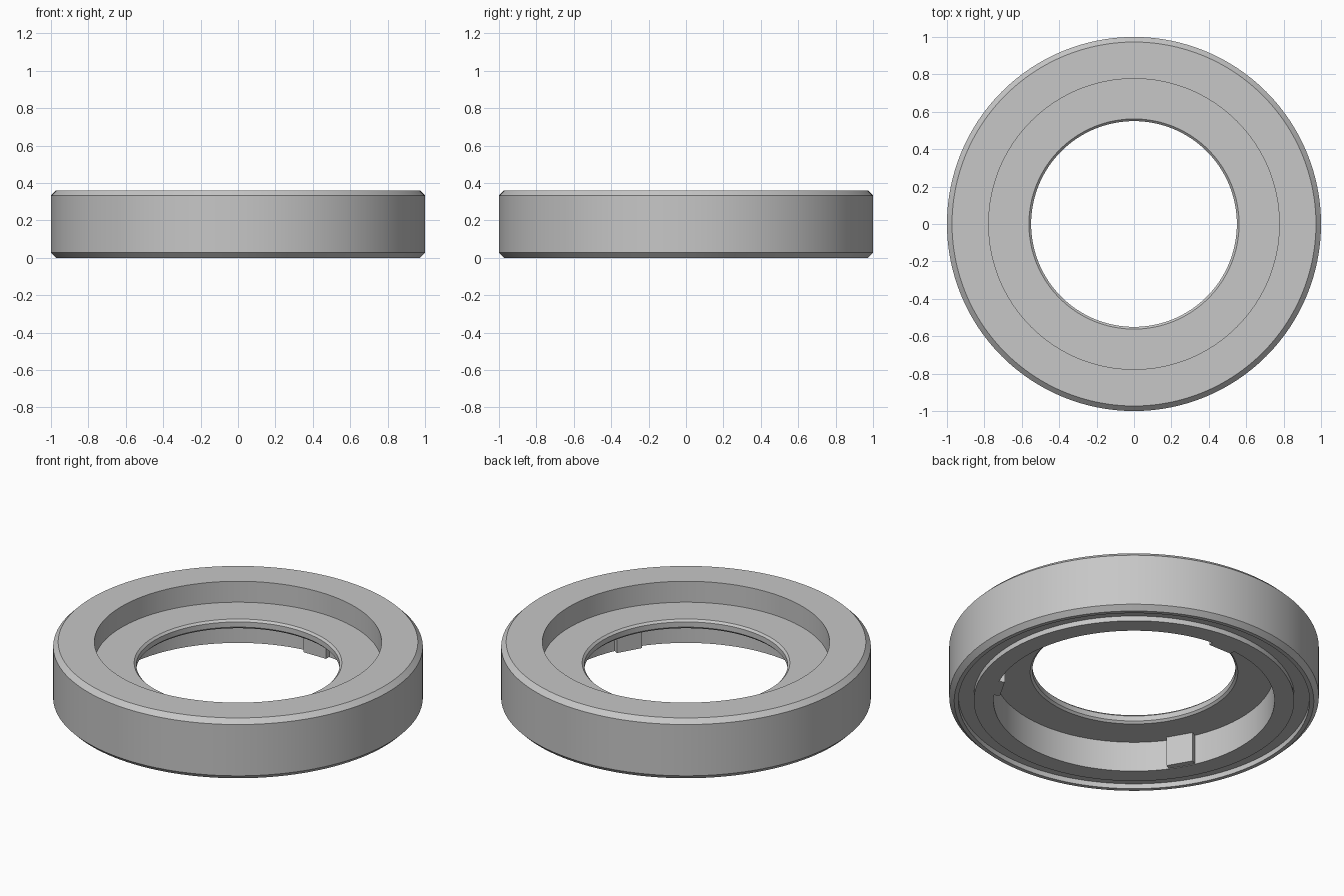
import bpy
import bmesh
from math import cos, sin, radians, pi

if "Cube" in bpy.data.objects:
    bpy.data.objects.remove(bpy.data.objects["Cube"], do_unlink=True)

SEGMENTS = 128
HEIGHT = 0.36
BORE = 0.76        # radius of the lower bore
WEB_Z = 0.18       # underside of the thin inner flange
CHAMFER = 0.027
BEVEL = 0.012      # small bevel on the inner hole

grey = bpy.data.materials.new("plain grey")
grey.use_nodes = True
colour = (0.57, 0.57, 0.57, 1)
grey.diffuse_color = colour
grey.node_tree.nodes["Principled BSDF"].inputs["Base Color"].default_value = colour


def make_object(name, bm):
    bmesh.ops.recalc_face_normals(bm, faces=bm.faces)
    mesh = bpy.data.meshes.new(name)
    bm.to_mesh(mesh)
    bm.free()
    mesh.materials.append(grey)
    obj = bpy.data.objects.new(name, mesh)
    bpy.context.collection.objects.link(obj)
    return obj


def lathe(name, profile):
    """Turn a closed (radius, z) profile around the z axis."""
    bm = bmesh.new()
    rings = []
    for i in range(SEGMENTS):
        a = 2 * pi * i / SEGMENTS
        rings.append([bm.verts.new((r * cos(a), r * sin(a), z)) for r, z in profile])
    for i, ring in enumerate(rings):
        following = rings[(i + 1) % SEGMENTS]
        for j in range(len(profile)):
            k = (j + 1) % len(profile)
            bm.faces.new((ring[j], following[j], following[k], ring[k]))
    return make_object(name, bm)


# Ring body: chamfered rim, top recess, inner flange, lower bore, bottom groove
web_top = 0.235
hole = 0.55
body = lathe("ring_body", [
    (1 - CHAMFER, 0), (1, CHAMFER),
    (1, HEIGHT - CHAMFER), (1 - CHAMFER, HEIGHT),
    (0.777, HEIGHT), (0.777, web_top),
    (hole + BEVEL, web_top), (hole, web_top - BEVEL),
    (hole, WEB_Z + BEVEL), (hole + BEVEL, WEB_Z),
    (BORE, WEB_Z), (BORE, 0),
    (0.867, 0), (0.867, 0.03),
    (0.95, 0.03), (0.95, 0),
])
bpy.context.view_layer.objects.active = body
body.select_set(True)
bpy.ops.object.shade_smooth_by_angle(angle=radians(30))


# Three locking lugs on the wall of the lower bore
def make_lug(name, angle):
    bm = bmesh.new()
    bmesh.ops.create_cube(bm, size=1)
    for v in bm.verts:
        v.co.x = BORE + (0.01 if v.co.x > 0 else -0.037)
        v.co.y *= 0.15
        v.co.z = WEB_Z if v.co.z > 0 else 0.003
    lug = make_object(name, bm)
    lug.rotation_euler.z = radians(angle)


for name, angle in (("back_lug", 90), ("right_lug", 210), ("left_lug", 330)):
    make_lug(name, angle)
